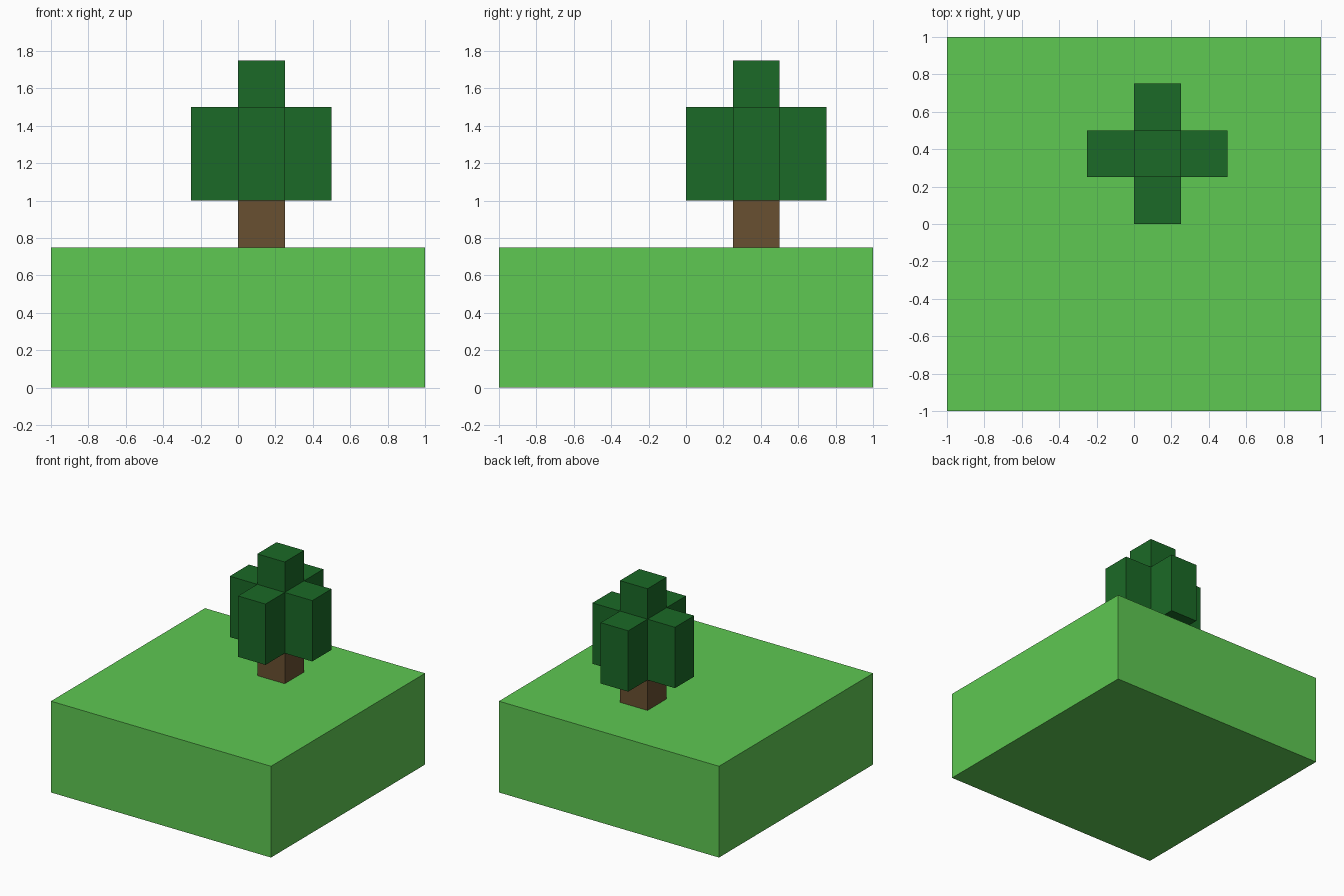
import bpy, bmesh
from mathutils import Vector

if "Cube" in bpy.data.objects:
    bpy.data.objects.remove(bpy.data.objects["Cube"])


def material(name, rgb):
    m = bpy.data.materials.new(name)
    m.diffuse_color = (*rgb, 1.0)
    m.use_nodes = True
    m.node_tree.nodes["Principled BSDF"].inputs["Base Color"].default_value = m.diffuse_color
    return m


def finish(name, bm, mat):
    bmesh.ops.recalc_face_normals(bm, faces=bm.faces[:])
    mesh = bpy.data.meshes.new(name)
    bm.to_mesh(mesh)
    bm.free()
    mesh.materials.append(mat)
    obj = bpy.data.objects.new(name, mesh)
    bpy.context.collection.objects.link(obj)
    return obj


def box(name, lo, hi, mat):
    lo, hi = Vector(lo), Vector(hi)
    bm = bmesh.new()
    bmesh.ops.create_cube(bm, size=1)
    bmesh.ops.scale(bm, vec=hi - lo, verts=bm.verts[:])
    bmesh.ops.translate(bm, vec=(lo + hi) / 2, verts=bm.verts[:])
    return finish(name, bm, mat)


def raise_faces(bm, faces, height):
    """Extrude a face region straight up."""
    out = bmesh.ops.extrude_face_region(bm, geom=faces, use_keep_orig=True)["geom"]
    verts = [g for g in out if isinstance(g, bmesh.types.BMVert)]
    bmesh.ops.translate(bm, vec=(0, 0, height), verts=verts)
    return [g for g in out if isinstance(g, bmesh.types.BMFace)]


grass = material("grass green", (0.112, 0.578, 0.084))
leaf = material("leaf green", (0.011, 0.144, 0.020))
bark = material("bark brown", (0.141, 0.080, 0.031))

U = 0.25                      # block unit
CX, CY = 0.125, 0.375         # tree centre

# Ground block and trunk
box("ground_block", (-1, -1, 0), (1, 1, 0.75), grass)
box("trunk", (CX - U / 2, CY - U / 2, 0.75), (CX + U / 2, CY + U / 2, 1.0), bark)

# Crown: cross of five squares raised two units, centre raised one more
bm = bmesh.new()
for dx, dy in ((0, 0), (1, 0), (-1, 0), (0, 1), (0, -1)):
    corners = ((-.5, -.5), (.5, -.5), (.5, .5), (-.5, .5))
    bm.faces.new([bm.verts.new((CX + (dx + a) * U, CY + (dy + b) * U, 1.0))
                  for a, b in corners])
bmesh.ops.remove_doubles(bm, verts=bm.verts[:], dist=0.001)
top = raise_faces(bm, bm.faces[:], 2 * U)
centre = min(top, key=lambda f: (f.calc_center_median().xy - Vector((CX, CY))).length)
raise_faces(bm, [centre], U)
bmesh.ops.delete(bm, geom=[centre], context="FACES_ONLY")
finish("tree_crown", bm, leaf)
